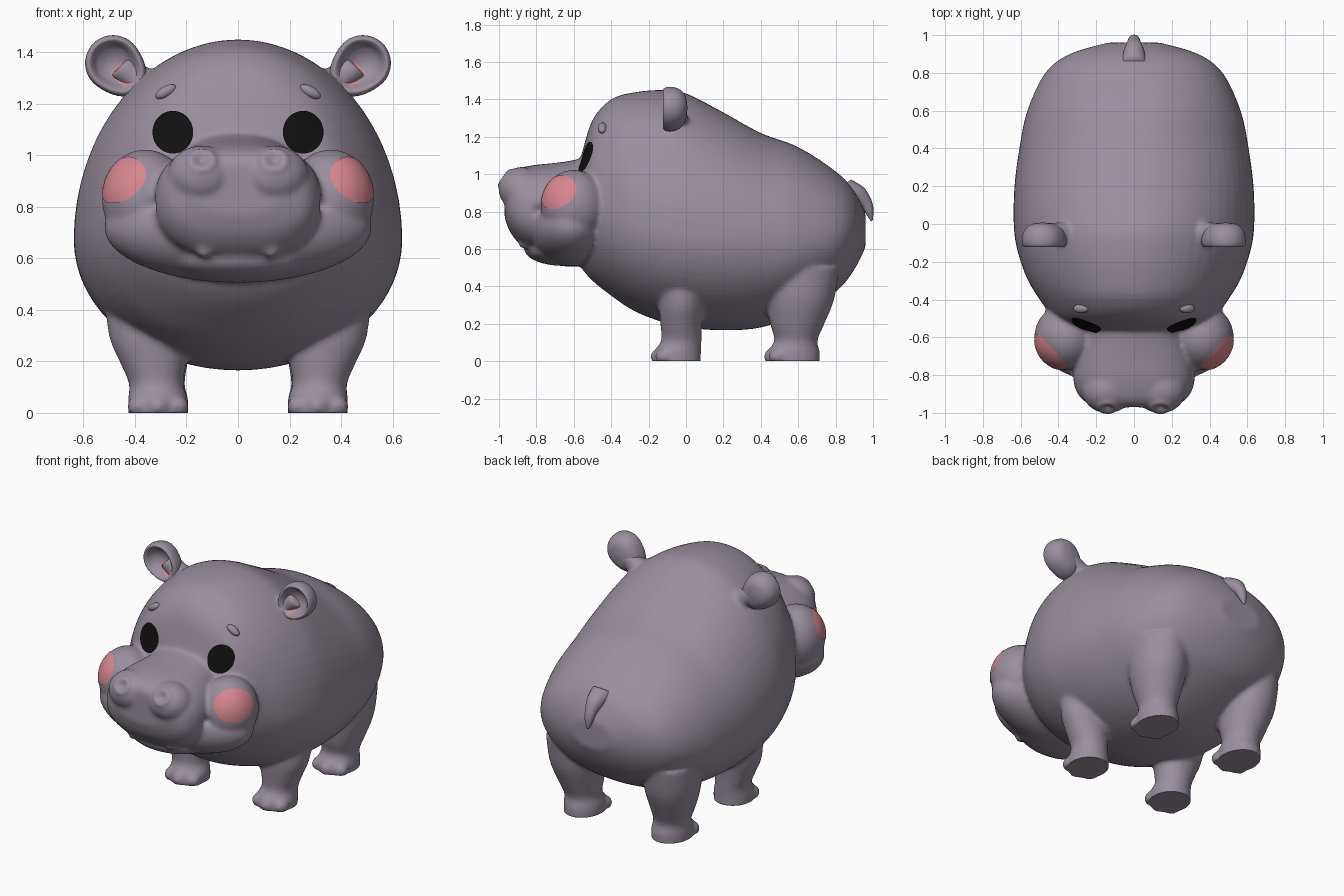
import bpy, bmesh
from math import sin, cos, pi, exp, copysign
from mathutils import Vector, Matrix, Euler
from mathutils.bvhtree import BVHTree

cube = bpy.data.objects.get("Cube")
if cube:
    bpy.data.objects.remove(cube)


def material(name, r, g, b):
    mat = bpy.data.materials.new(name)
    mat.use_nodes = True
    mat.diffuse_color = (r, g, b, 1)
    bsdf = next(n for n in mat.node_tree.nodes if n.type == 'BSDF_PRINCIPLED')
    bsdf.inputs["Base Color"].default_value = (r, g, b, 1)
    bsdf.inputs["Roughness"].default_value = 0.7
    return mat


SKIN = material("mauve grey skin", 0.32, 0.27, 0.34)
PINK = material("blush pink", 0.68, 0.24, 0.28)
BLACK = material("eye black", 0.005, 0.005, 0.005)


def finish(bm, name, *mats):
    bmesh.ops.recalc_face_normals(bm, faces=bm.faces[:])
    mesh = bpy.data.meshes.new(name)
    bm.to_mesh(mesh)
    bm.free()
    for m in mats:
        mesh.materials.append(m)
    mesh.shade_smooth()
    obj = bpy.data.objects.new(name, mesh)
    bpy.context.collection.objects.link(obj)
    return obj


def spline(rows, n=4):
    """Smooth curve through rows of numbers."""
    out = []
    for i in range(len(rows) - 1):
        quad = [rows[min(max(i + k, 0), len(rows) - 1)] for k in (-1, 0, 1, 2)]
        for t in (k / n for k in range(n)):
            out.append([b + 0.5 * t * (c - a + t * (2*a - 5*b + 4*c - d + t * (3*b - a - 3*c + d)))
                        for a, b, c, d in zip(*quad)])
    return out + [list(rows[-1])]


def loft(bm, rings):
    """Skin a list of point rings and close both ends."""
    rows = [[bm.verts.new(p) for p in ring] for ring in rings]
    n = len(rows[0])
    faces = [bm.faces.new((a[i], a[(i + 1) % n], b[(i + 1) % n], b[i]))
             for a, b in zip(rows, rows[1:]) for i in range(n)]
    bm.faces.new(rows[0])
    bm.faces.new(rows[-1])
    return faces


def turns(n):
    return [2 * pi * i / n for i in range(n)]


def section(y, w, low, mid, top, power):
    """Upright rounded cross-section with its own upper and lower height."""
    pts = []
    for a in turns(64):
        c, s = (copysign(abs(f) ** (2 / power), f) for f in (cos(a), sin(a)))
        pts.append((w * c, y, mid + s * (top - mid if s > 0 else mid - low)))
    return pts


def blob(bm, loc, size, tilt=0):
    mat = Matrix.LocRotScale(Vector(loc), Euler((0, tilt, 0)), Vector(size))
    bmesh.ops.create_icosphere(bm, subdivisions=4, radius=1, matrix=mat)


# Trunk and head: y, half width, low, middle, top
bm = bmesh.new()
trunk = [(-.60, .25, .57, .78, .98), (-.56, .33, .50, .80, 1.10), (-.50, .42, .43, .80, 1.29),
         (-.40, .50, .35, .76, 1.40), (-.28, .57, .27, .73, 1.437), (-.13, .62, .21, .70, 1.45),
         (0, .637, .18, .68, 1.432), (.2, .633, .165, .66, 1.33), (.4, .607, .18, .65, 1.22),
         (.6, .565, .25, .64, 1.145), (.8, .47, .37, .67, 1.015), (.9, .34, .49, .70, .91),
         (.96, .14, .61, .70, .79)]
loft(bm, [section(*r, 2) for r in spline(trunk)])

# Muzzle, with nose lobes, chin and broad jaw
muzzle = [(-.50, .27, .62, .82, 1.10), (-.60, .28, .60, .82, 1.075), (-.70, .31, .60, .82, 1.06),
          (-.80, .323, .59, .82, 1.05), (-.88, .307, .62, .82, 1.035), (-.94, .26, .69, .83, 1.01),
          (-.97, .17, .77, .86, .97)]
loft(bm, [section(*r, 2.4) for r in spline(muzzle)])
blob(bm, (0, -.62, .72), (.52, .24, .215))
blob(bm, (0, -.66, .60), (.28, .205, .09))

# Legs: z, x, y, half width, half depth
front_leg = [(-.03, .31, -.045, .115, .125), (.05, .31, -.045, .117, .125), (.11, .317, -.025, .105, .108),
             (.2, .33, -.025, .13, .112), (.3, .343, -.022, .158, .122), (.5, .36, 0, .165, .14)]
hind_leg = [(-.03, .31, .575, .115, .14), (.05, .31, .575, .117, .14), (.11, .315, .588, .108, .115),
            (.2, .325, .595, .13, .145), (.33, .335, .612, .158, .18), (.5, .34, .62, .165, .2)]
for s in (1, -1):
    for leg in (front_leg, hind_leg):
        loft(bm, [[(s * x + w * cos(a), y + d * sin(a), z) for a in turns(40)]
                  for z, x, y, w, d in spline(leg)])
        toe_y = leg[1][2] - leg[1][4]
        for off in (-.075, 0, .075):
            blob(bm, (s * .31 + off, toe_y + .03 + abs(off) * .35, .025), (.045, .05, .043))
    # Cheeks, nose lobes, lip bumps and ear stalks
    blob(bm, (s * .36, -.60, .83), (.168, .175, .193))
    blob(bm, (s * .14, -.88, .92), (.135, .122, .118))
    blob(bm, (s * .13, -.865, .635), (.033, .033, .035))
    stalk = [(.30, 1.21, .085), (.38, 1.29, .062), (.46, 1.345, .055)]
    loft(bm, [[(s * (x + .7 * r * cos(a)), -.05 + r * sin(a), z - .7 * r * cos(a)) for a in turns(24)]
              for x, z, r in spline(stalk)])

body = finish(bm, "body", SKIN)

# Fuse the forms into one soft skin
remesh = body.modifiers.new("fuse", 'REMESH')
remesh.mode = 'VOXEL'
remesh.voxel_size = 0.0125
soften = body.modifiers.new("soften", 'SMOOTH')
soften.factor = 0.5
soften.iterations = 7
graph = bpy.context.evaluated_depsgraph_get()
skin = bpy.data.meshes.new_from_object(body.evaluated_get(graph))
body.modifiers.clear()
body.data = skin
if not skin.materials:
    skin.materials.append(SKIN)


def skin_tree():
    return BVHTree.FromPolygons([v.co for v in skin.vertices], [p.vertices for p in skin.polygons])


# Nostril rims and hollows, mouth corners, flat soles
tree = skin_tree()
nostrils = [tree.find_nearest(Vector((s * .14, -1.0, 1.0)))[0] for s in (1, -1)]
corners = [tree.find_nearest(Vector((s * .345, -.80, .81)))[0] for s in (1, -1)]
normals = [v.normal.copy() for v in skin.vertices]
for v, n in zip(skin.vertices, normals):
    push = 0
    for p in nostrils:
        d = (v.co - p).length
        push += .008 * exp(-((d - .045) / .014) ** 2) - .02 * exp(-(d / .024) ** 2)
    for p in corners:
        push -= .02 * exp(-((v.co - p).length / .022) ** 2)
    v.co += n * push
    v.co.z = max(v.co.z, 0)
skin.shade_smooth()
tree = skin_tree()


def patch(name, mat, center, normal, ru, rv, reach, lift):
    """Thin oval plate laid onto the skin."""
    bm = bmesh.new()
    n, c = Vector(normal).normalized(), Vector(center)
    u = n.cross(Vector((0, 0, 1))).normalized()
    v = u.cross(n)

    def drop(k, a):
        start = c + u * (ru * k * cos(a)) + v * (rv * k * sin(a)) + n * reach
        hit = tree.ray_cast(start, -n)[0]
        return (hit or start - n * reach) + n * lift

    rings = [[bm.verts.new(drop(k / 8, a)) for a in turns(48)] for k in range(1, 9)]
    bm.faces.new(rings[0])
    for a, b in zip(rings, rings[1:]):
        for i in range(48):
            j = (i + 1) % 48
            bm.faces.new((a[i], a[j], b[j], b[i]))
    obj = finish(bm, name, mat)
    if obj.data.polygons[0].normal.dot(n) < 0:
        obj.data.flip_normals()


# Ear bowl: radius, y from back to rim to inside
bowl = [(.001, .008), (.06, -.002), (.095, -.033), (.108, -.075), (.106, -.108), (.094, -.122),
        (.080, -.110), (.062, -.082), (.03, -.062), (.001, -.056)]

for s, side in ((1, "left"), (-1, "right")):
    patch(side + "_eye", BLACK, (s * .253, -.5, 1.09), (0, -1, 0), .079, .083, .1, .006)
    patch(side + "_blush", PINK, (s * .475, -.71, .91), (s * .69, -.66, .2), .118, .097, .2, .005)

    # Ear, drawn out towards the head, with a pink inner wedge
    bm = bmesh.new()
    rings = []
    for r, y in spline(bowl):
        ring = []
        for a in turns(48):
            k = r * (1 + .35 * max(0, cos(a - pi * 1.25)) ** 3)
            ring.append((s * (.485 + k * cos(a)), y, 1.358 + k * sin(a)))
        rings.append(ring)
    for i, f in enumerate(loft(bm, rings)):
        m = f.calc_center_median()
        dx, dz = abs(m.x) - .485, m.z - 1.358
        if i // 48 >= 24 and -dx - dz > .025 and abs(dx - dz) < .052:
            f.material_index = 1
    finish(bm, side + "_ear", SKIN, PINK)

    # Brow bump
    bm = bmesh.new()
    spot = tree.ray_cast(Vector((s * .28, -1.2, 1.247)), Vector((0, 1, 0)))[0]
    blob(bm, spot + Vector((0, -.004, 0)), (.045, .024, .022), s * .5)
    finish(bm, side + "_brow", SKIN)

# Tail: y, z, radius
bm = bmesh.new()
tail = [(.83, .93, .07), (.91, .895, .055), (.96, .85, .036), (.983, .80, .026), (.994, .75, .006)]
loft(bm, [[(r * cos(a), y + .75 * r * sin(a), z + .6 * r * sin(a)) for a in turns(24)]
          for y, z, r in spline(tail)])
finish(bm, "tail", SKIN)
